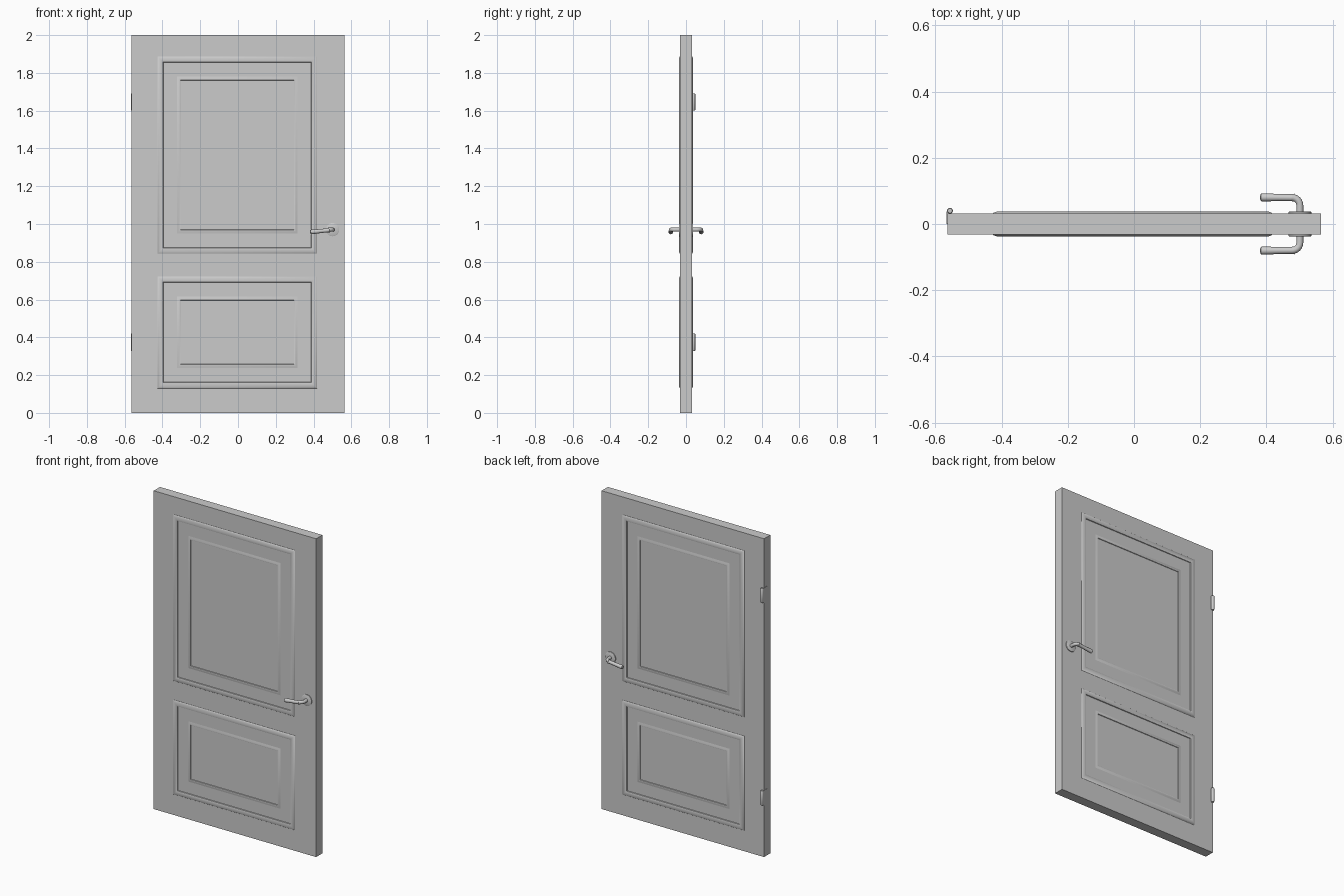
import bpy, bmesh, math
from mathutils import Vector

cube = bpy.data.objects.get("Cube")
if cube:
    bpy.data.objects.remove(cube, do_unlink=True)

grey = bpy.data.materials.new("light grey")
grey.use_nodes = True
colour = (0.6, 0.6, 0.6, 1)
grey.diffuse_color = colour
grey.node_tree.nodes["Principled BSDF"].inputs["Base Color"].default_value = colour

FACE = 0.031  # half the thickness of the slab


def finish(bm, name, smooth=True):
    mesh = bpy.data.meshes.new(name)
    bm.to_mesh(mesh)
    bm.free()
    obj = bpy.data.objects.new(name, mesh)
    bpy.context.collection.objects.link(obj)
    mesh.materials.append(grey)
    if smooth:
        bpy.ops.object.select_all(action="DESELECT")
        obj.select_set(True)
        bpy.context.view_layer.objects.active = obj
        bpy.ops.object.shade_smooth_by_angle(angle=math.radians(40))
    return obj


def box(name, low, high):
    bm = bmesh.new()
    bmesh.ops.create_cube(bm, size=1)
    low, high = Vector(low), Vector(high)
    for v in bm.verts:
        v.co = (low + high) / 2 + v.co * (high - low)
    return finish(bm, name, False)


def tube(name, path, radii, sides=20):
    """Sweep a circle along a path, with closed ends."""
    bm = bmesh.new()
    path = [Vector(p) for p in path]
    rings = []
    for i, p in enumerate(path):
        ahead = path[min(i + 1, len(path) - 1)] - path[max(i - 1, 0)]
        up = Vector((0, 0, 1)) if abs(ahead.normalized().z) < 0.9 else Vector((1, 0, 0))
        side = ahead.cross(up).normalized()
        up = side.cross(ahead).normalized()
        turns = [2 * math.pi * k / sides for k in range(sides)]
        rings.append([bm.verts.new(p + radii[i] * (side * math.cos(a) + up * math.sin(a)))
                      for a in turns])
    for a, b in zip(rings, rings[1:]):
        for k in range(sides):
            j = (k + 1) % sides
            bm.faces.new((a[k], a[j], b[j], b[k]))
    bm.faces.new(rings[0])
    bm.faces.new(rings[-1])
    bmesh.ops.recalc_face_normals(bm, faces=bm.faces)
    return finish(bm, name)


def moulding(name, half_width, bottom, top, profile, side):
    """Mitred rectangular frame; profile holds (outward offset, height)."""
    bm = bmesh.new()
    rings = []
    for out, height in profile:
        x, y = half_width + out, side * (FACE + height)
        corners = ((-x, bottom - out), (x, bottom - out), (x, top + out), (-x, top + out))
        rings.append([bm.verts.new((cx - 0.004, y, cz)) for cx, cz in corners])
    for a, b in zip(rings, rings[1:]):
        for k in range(4):
            j = (k + 1) % 4
            face = bm.faces.new((a[k], a[j], b[j], b[k]))
            face.normal_update()
            if face.normal.y * side < 0:
                face.normal_flip()
    return finish(bm, name)


# Slab
box("door_slab", (-0.564, -FACE, 0), (0.565, FACE, 2))

# Panel mouldings, on both faces
outer = [(0, -0.001), (0.002, 0.004), (0.008, 0.0065), (0.016, 0.007),
         (0.024, 0.0055), (0.03, 0.003), (0.034, -0.001)]
inner = [(0, -0.001), (0.002, 0.003), (0.006, 0.0045), (0.012, 0.003), (0.024, -0.001)]
for side, face in ((-1, "front"), (1, "back")):
    for level, bottom, top in (("upper", 0.876, 1.855), ("lower", 0.163, 0.69)):
        moulding(f"{face}_{level}_outer_moulding", 0.39, bottom, top, outer, side)
        moulding(f"{face}_{level}_inner_moulding", 0.299, bottom + 0.095, top - 0.095,
                 inner, side)

    # Handle: rosette, bent neck and tilted grip
    x, z = 0.501, 0.97
    tube(f"{face}_rosette", [(x, side * y, z) for y in (FACE - 0.001, 0.036, 0.038)],
         [0.035, 0.035, 0.031], 32)
    bend = [(x - 0.024 * (1 - math.cos(a)), side * (0.056 + 0.024 * math.sin(a)), z)
            for a in (math.radians(d) for d in range(0, 91, 15))]
    neck = [(x, side * 0.036, z)] + bend
    tube(f"{face}_handle_neck", neck, [0.0105] * len(neck))
    start, end = Vector((0.488, side * 0.0795, 0.968)), Vector((0.382, side * 0.0805, 0.957))
    steps = (0, 0.03, 0.12, 0.5, 0.85, 0.97, 1)
    tube(f"{face}_handle_grip", [start.lerp(end, t) for t in steps],
         [0.009, 0.012, 0.0105, 0.0108, 0.012, 0.012, 0.009])

# Hinges on the back edge
for level, bottom, top in (("upper", 1.6, 1.692), ("lower", 0.328, 0.42)):
    heights = (bottom, bottom + 0.003, top - 0.003, top)
    tube(f"{level}_hinge_barrel", [(-0.556, 0.04, h) for h in heights],
         [0.007, 0.009, 0.009, 0.007])
    box(f"{level}_hinge_leaf", (-0.566, 0, bottom), (-0.5635, 0.038, top))
